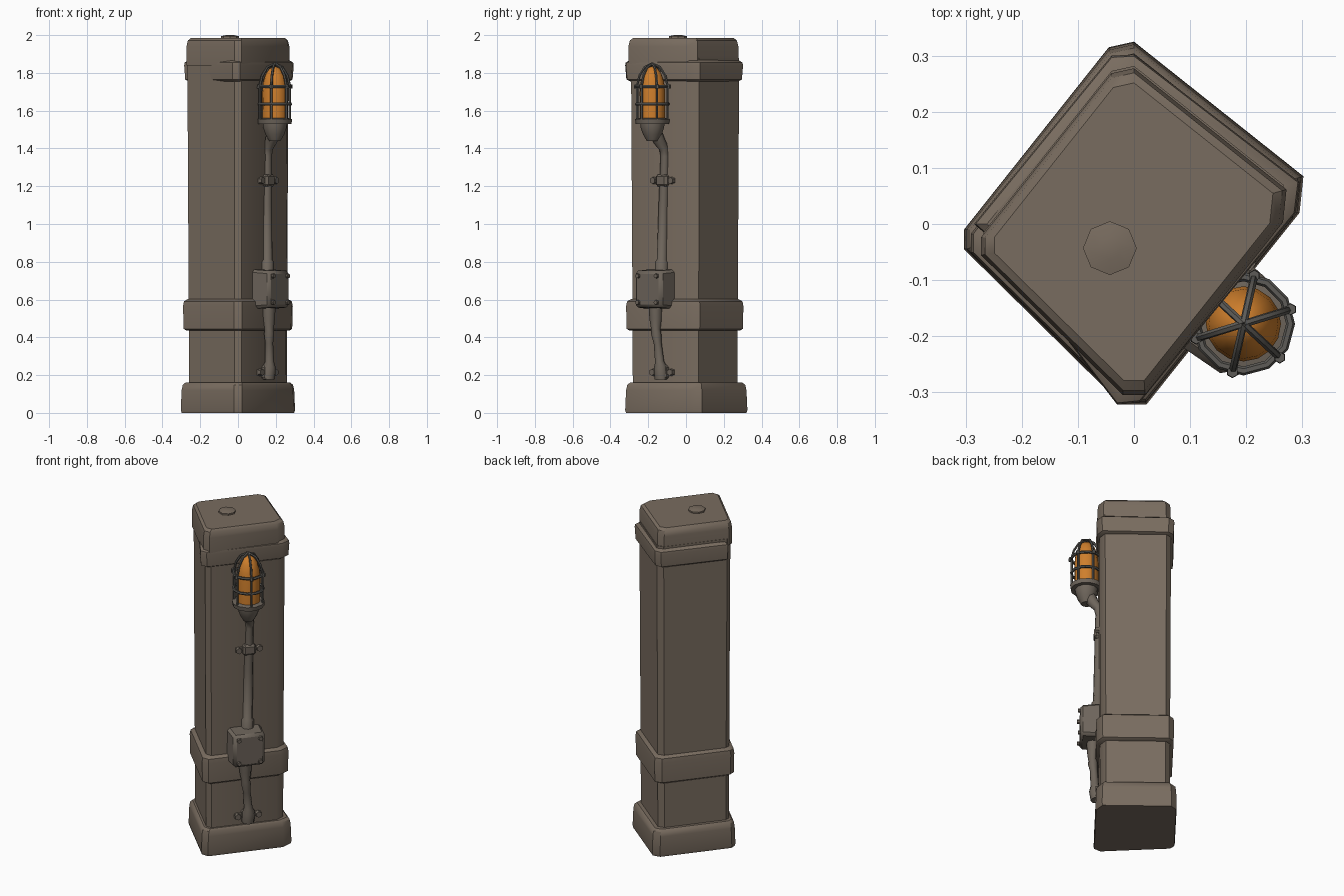
import bpy, bmesh, math
from mathutils import Vector, Matrix

cube = bpy.data.objects.get("Cube")
if cube:
    bpy.data.objects.remove(cube, do_unlink=True)


def material(name, rgb):
    m = bpy.data.materials.new(name)
    m.use_nodes = True
    m.diffuse_color = (*rgb, 1)
    bsdf = m.node_tree.nodes["Principled BSDF"]
    bsdf.inputs["Base Color"].default_value = (*rgb, 1)
    bsdf.inputs["Roughness"].default_value = 0.8
    return m


STONE = material("brown grey", (0.19, 0.15, 0.115))
PIPE = material("pipe brown", (0.155, 0.13, 0.105))
WIRE = material("cage grey", (0.11, 0.105, 0.095))
AMBER = material("amber glass", (0.62, 0.21, 0.025))

TURN = Matrix.Rotation(math.radians(-38), 4, 'Z')   # local +X = face carrying the lamp


def finish(bm, name, mat, angle=35):
    bmesh.ops.recalc_face_normals(bm, faces=bm.faces)
    me = bpy.data.meshes.new(name)
    bm.to_mesh(me)
    bm.free()
    ob = bpy.data.objects.new(name, me)
    bpy.context.collection.objects.link(ob)
    me.materials.append(mat)
    smooth(ob, angle)
    return ob


def smooth(ob, angle=35):
    bpy.ops.object.select_all(action='DESELECT')
    ob.select_set(True)
    bpy.context.view_layer.objects.active = ob
    bpy.ops.object.shade_smooth_by_angle(angle=math.radians(angle))


def loft(name, rings, mat, angle=35):
    """Skin a stack of equal-length point rings and cap both ends."""
    bm = bmesh.new()
    rows = [[bm.verts.new(p) for p in ring] for ring in rings]
    n = len(rows[0])
    for a, b in zip(rows, rows[1:]):
        for i in range(n):
            j = (i + 1) % n
            bm.faces.new((a[i], a[j], b[j], b[i]))
    bm.faces.new(rows[0][::-1])
    bm.faces.new(rows[-1])
    return finish(bm, name, mat, angle)


def slab(name, outline, levels, shift=(0, 0)):
    """Stack of scaled outlines given as (height, scale)."""
    return loft(name, [[(x * s + shift[0], y * s + shift[1], z) for x, y in outline]
                       for z, s in levels], STONE)


def lathe(name, centre, profile, mat, sides=12, angle=35):
    rings = [[(centre[0] + r * math.cos(t), centre[1] + r * math.sin(t), z)
              for t in (math.tau * i / sides for i in range(sides))] for r, z in profile]
    return loft(name, rings, mat, angle)


def tube(name, points, radius, mat, radii=None, closed=False, res=2):
    cu = bpy.data.curves.new(name, 'CURVE')
    cu.dimensions = '3D'
    cu.bevel_depth = radius
    cu.bevel_resolution = res
    cu.use_fill_caps = True
    sp = cu.splines.new('POLY')
    sp.points.add(len(points) - 1)
    for i, (q, p) in enumerate(zip(sp.points, points)):
        q.co = (*p, 1)
        q.radius = radii[i] / radius if radii else 1
    sp.use_cyclic_u = closed
    cu.materials.append(mat)
    ob = bpy.data.objects.new(name, cu)
    bpy.context.collection.objects.link(ob)
    bpy.ops.object.select_all(action='DESELECT')
    ob.select_set(True)
    bpy.context.view_layer.objects.active = ob
    bpy.ops.object.convert(target='MESH')
    smooth(bpy.context.object, 50)


def block(name, centre, size, mat, bevel=0.012, taper=1.0):
    """Bevelled box aligned with the lamp face; its outer side may be tapered."""
    bm = bmesh.new()
    bmesh.ops.create_cube(bm, size=1)
    for v in bm.verts:
        k = taper if v.co.x > 0 else 1
        v.co = (v.co.x * size[0], v.co.y * size[1] * k, v.co.z * size[2] * k)
    bmesh.ops.bevel(bm, geom=bm.edges[:], offset=bevel, segments=1, affect='EDGES')
    bm.transform(Matrix.Translation(centre) @ TURN)
    return finish(bm, name, mat)


def rod(name, centre, axis, length, radius, mat, sides=8):
    bm = bmesh.new()
    bmesh.ops.create_cone(bm, cap_ends=True, segments=sides, radius1=radius,
                          radius2=radius * 0.9, depth=length)
    aim = (TURN.to_3x3() @ Vector(axis)).to_track_quat('Z', 'Y').to_matrix().to_4x4()
    bm.transform(Matrix.Translation(centre) @ aim)
    return finish(bm, name, mat)


# Column: chamfered, slightly skewed rectangular plan
PLAN = [(-0.303, -0.045), (-0.022, -0.322), (0.022, -0.322), (0.295, 0.02),
        (0.302, 0.085), (0.0, 0.325), (-0.045, 0.315), (-0.303, -0.01)]
BAND = [(-0.262, -0.02), (-0.03, -0.322), (0.01, -0.318), (0.288, 0.02),
        (0.295, 0.075), (0.0, 0.302), (-0.04, 0.3), (-0.285, 0.0)]
slab("column_shaft", PLAN, [(0.05, 0.855), (0.6, 0.862), (1.88, 0.885)], (0, -0.006))
slab("column_base", PLAN, [(0, 0.985), (0.015, 1), (0.12, 0.985), (0.148, 0.965), (0.16, 0.92)])
slab("middle_band", PLAN, [(0.435, 0.9), (0.445, 0.95), (0.565, 0.96), (0.59, 0.945), (0.602, 0.88)],
     (0, -0.008))
slab("upper_band", BAND, [(1.755, 0.92), (1.765, 0.98), (1.84, 1), (1.855, 0.99), (1.867, 0.92)])
slab("column_cap", PLAN, [(1.84, 0.9), (1.94, 0.9), (1.972, 0.875), (1.985, 0.82)], (0, -0.015))

# Small flat knob on the cap
lathe("cap_knob", (-0.043, -0.043), [(0.03, 1.975), (0.048, 1.985), (0.048, 1.994), (0.02, 2.0)],
      STONE, sides=8)

# Conduit from the foot through the junction box to the lamp
tube("upper_conduit",
     [(0.155, -0.13, 0.7), (0.155, -0.128, 0.8), (0.155, -0.127, 0.81), (0.154, -0.119, 1.1),
      (0.156, -0.112, 1.36), (0.16, -0.117, 1.4), (0.176, -0.142, 1.44), (0.186, -0.16, 1.48)],
     0.025, PIPE, [0.036, 0.035, 0.027, 0.026, 0.023, 0.025, 0.032, 0.036])
tube("lower_conduit",
     [(0.162, -0.16, 0.6), (0.162, -0.16, 0.5), (0.165, -0.16, 0.44), (0.165, -0.158, 0.42),
      (0.165, -0.15, 0.37), (0.167, -0.14, 0.27), (0.165, -0.135, 0.24), (0.158, -0.13, 0.18)],
     0.025, PIPE, [0.038, 0.034, 0.024, 0.027, 0.021, 0.024, 0.036, 0.036])

# Pipe clamps
U = TURN.to_3x3() @ Vector((0, 1, 0))
N = TURN.to_3x3() @ Vector((1, 0, 0))
for name, c, h in (("upper_clamp", (0.149, -0.114, 1.23), 0.065),
                   ("lower_clamp", (0.145, -0.118, 0.215), 0.075)):
    block(name, c, (0.07, 0.075, h), PIPE)
    rod(name + "_pin", c, (0, 1, 0), 0.15, 0.017, PIPE)
    for s in (-1, 1):
        rod(name + "_nut", Vector(c) + U * s * 0.06, (1, 0, 0), 0.055, 0.02, PIPE, 6)

# Junction box with corner bolts
box_c = Vector((0.172, -0.165, 0.655))
block("junction_box", box_c, (0.125, 0.195, 0.21), PIPE, 0.015, 0.92)
for s in (-1, 1):
    for t in (-1, 1):
        rod("box_bolt", box_c + N * 0.065 + U * s * 0.062 + Vector((0, 0, t * 0.07)),
            (1, 0, 0), 0.02, 0.013, PIPE)

# Lamp: socket, glass and wire cage
C = (0.195, -0.178)
lathe("lamp_socket", C, [(0.03, 1.44), (0.05, 1.475), (0.062, 1.51), (0.064, 1.53),
                         (0.088, 1.53), (0.092, 1.555), (0.075, 1.56)], PIPE)
lathe("lamp_glass", C, [(0.066, 1.55), (0.067, 1.7), (0.062, 1.75), (0.048, 1.795),
                        (0.028, 1.823), (0.008, 1.833)], AMBER, 16, 60)


def around(r, z, t):
    return (C[0] + r * math.cos(t), C[1] + r * math.sin(t), z)


for z in (1.635, 1.728):
    tube("cage_ring", [around(0.084, z, math.tau * i / 12) for i in range(12)],
         0.008, WIRE, closed=True, res=1)
for k in range(6):
    a = math.tau * k / 6 + 0.3
    tube("cage_rib", [around(r, z, a) for r, z in
                      ((0.082, 1.55), (0.082, 1.735), (0.07, 1.785), (0.042, 1.83), (0, 1.85))],
         0.007, WIRE, res=1)
    rod("cage_joint", around(0.088, 1.728, a), (0, 0, 1), 0.022, 0.011, WIRE, 6)
